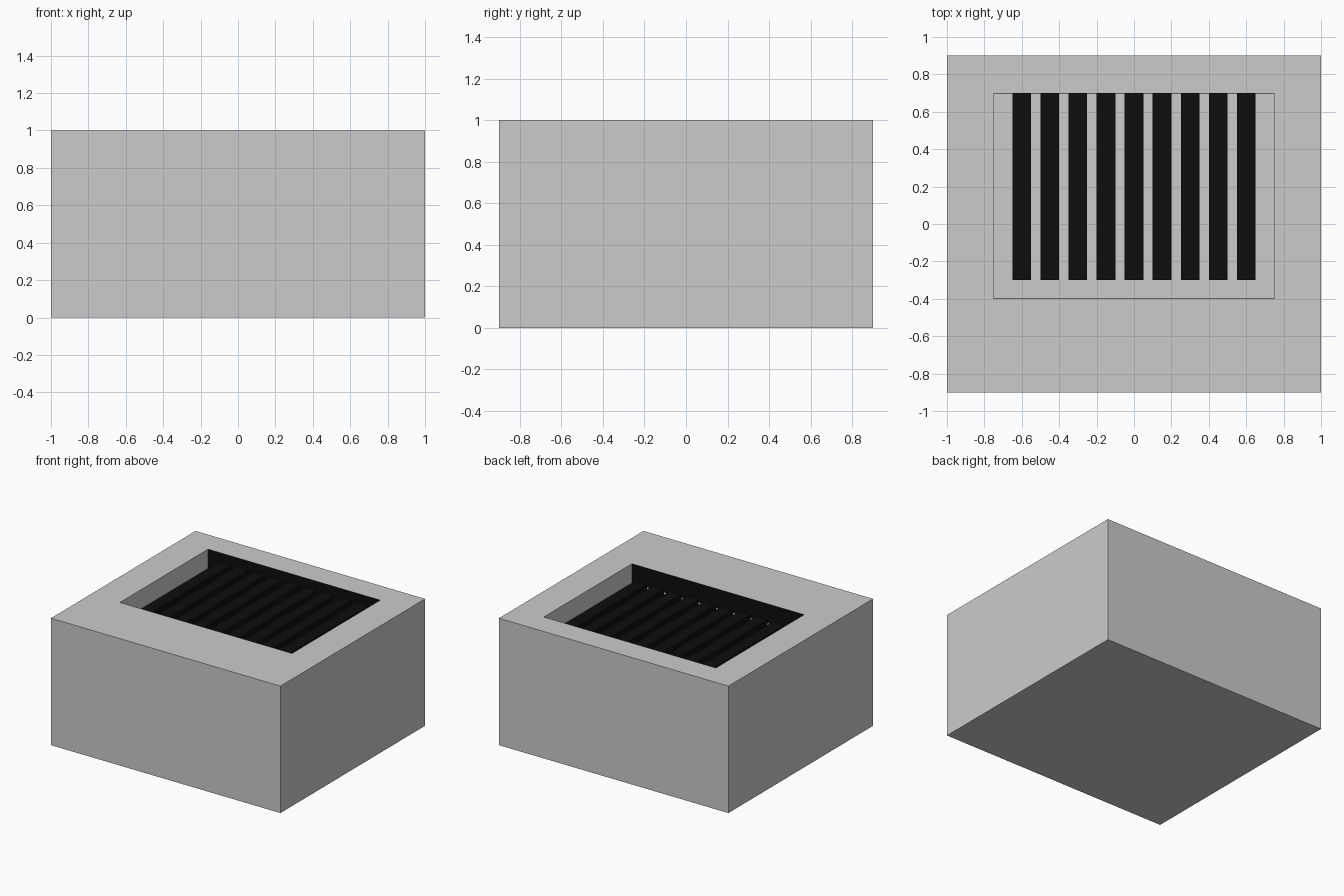
import bpy, bmesh
from mathutils import Vector

if "Cube" in bpy.data.objects:
    bpy.data.objects.remove(bpy.data.objects["Cube"])

black = bpy.data.materials.new("black")
black.diffuse_color = (0.004, 0.004, 0.004, 1)
black.use_nodes = True
black.node_tree.nodes["Principled BSDF"].inputs["Base Color"].default_value = black.diffuse_color


def box(name, lo, hi, mat=None):
    """Axis-aligned box between two corners."""
    lo, hi = Vector(lo), Vector(hi)
    bm = bmesh.new()
    bmesh.ops.create_cube(bm, size=1)
    for v in bm.verts:
        v.co = Vector(v.co[i] * (hi[i] - lo[i]) + (lo[i] + hi[i]) / 2 for i in range(3))
    me = bpy.data.meshes.new(name)
    bm.to_mesh(me)
    bm.free()
    ob = bpy.data.objects.new(name, me)
    bpy.context.collection.objects.link(ob)
    if mat:
        me.materials.append(mat)
    return ob


# Housing with a shallow rectangular recess in its top
FLOOR, X, Y0, Y1 = 0.85, 0.75, -0.4, 0.7
housing = box("housing", (-1, -0.9, 0), (1, 0.9, 1))
bm = bmesh.new()
bm.from_mesh(housing.data)
bm.normal_update()
top = max(bm.faces, key=lambda f: f.normal.z)
bmesh.ops.inset_individual(bm, faces=[top], thickness=0.1)
for v in top.verts:
    v.co.x = X if v.co.x > 0 else -X
    v.co.y = Y1 if v.co.y > 0 else Y0
floor = bmesh.ops.extrude_discrete_faces(bm, faces=[top])["faces"][0]
for v in floor.verts:
    v.co.z = FLOOR
bmesh.ops.recalc_face_normals(bm, faces=bm.faces)
bm.to_mesh(housing.data)
bm.free()

# Black linings on the front and back walls of the recess
T = 0.002
box("recess_front_lining", (-X, Y0 - T, FLOOR), (X, Y0 + T, 0.9995), black)
box("recess_back_lining", (-X, Y1 - T, FLOOR), (X, Y1 + T, 0.9995), black)

# Row of nine black slats
for i in range(9):
    x = (i - 4) * 0.15
    box(f"slat_{i + 1}", (x - 0.05, -0.3, FLOOR), (x + 0.05, Y1, 0.93), black)
